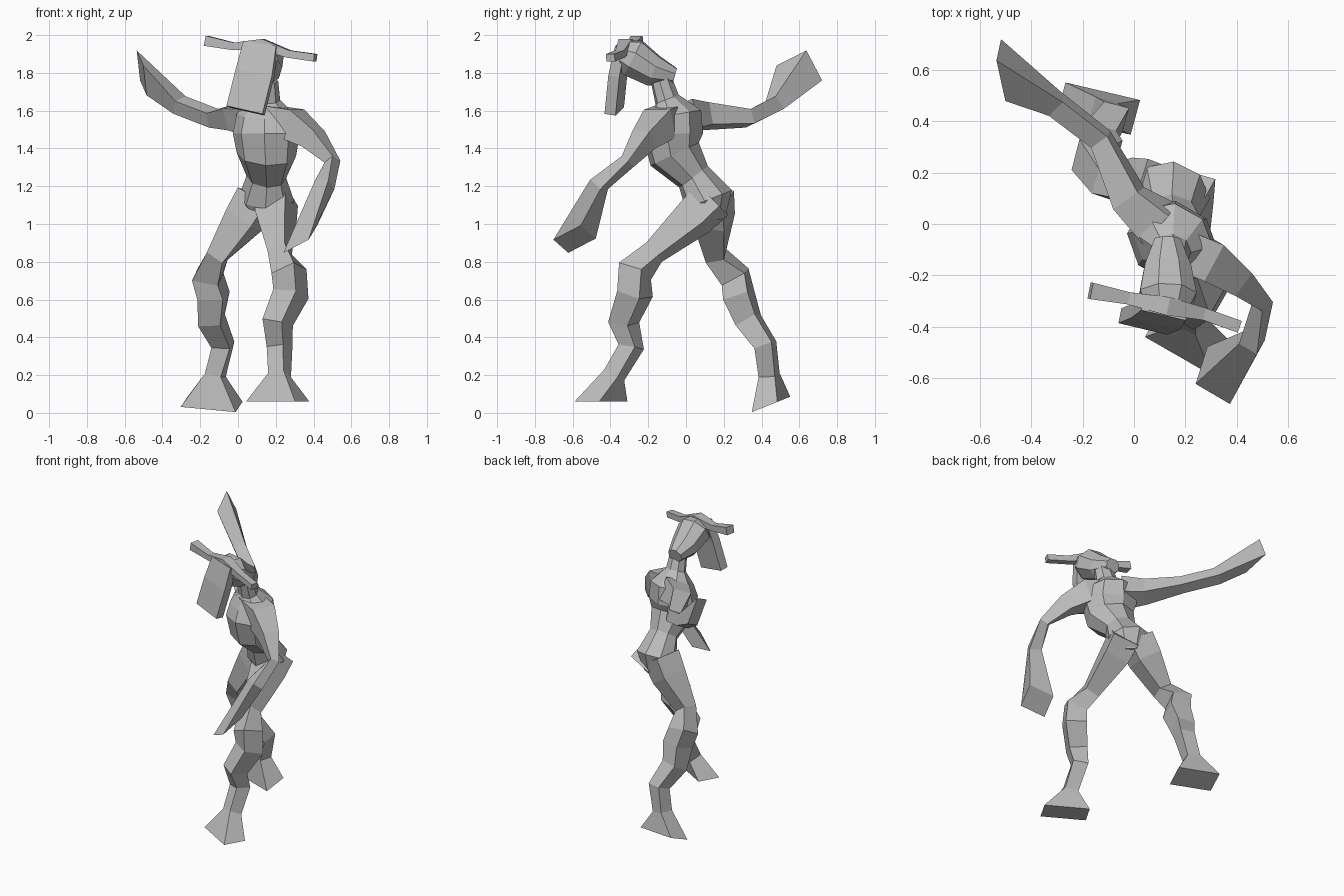
import bpy, bmesh, math
from mathutils import Vector

cube = bpy.data.objects.get("Cube")
if cube:
    bpy.data.objects.remove(cube, do_unlink=True)

GREY = (.5, .5, .5, 1)
skin = bpy.data.materials.new("plain grey")
skin.use_nodes = True
skin.diffuse_color = GREY
shader = next(n for n in skin.node_tree.nodes if n.type == 'BSDF_PRINCIPLED')
shader.inputs["Base Color"].default_value = GREY


def add_ring(bm, centre, tangent, side, sides, width, depth):
    """Polygon across the tangent, with its width along the side direction."""
    tangent = Vector(tangent).normalized()
    across = Vector(side)
    across = (across - tangent * across.dot(tangent)).normalized()
    through = tangent.cross(across)
    stretch = 1 / math.cos(math.pi / sides)
    angles = [math.tau * (k + .5) / sides for k in range(sides)]
    return [bm.verts.new(centre + stretch * (across * math.cos(a) * width
                                             + through * math.sin(a) * depth))
            for a in angles]


def loft(name, joints, radii, side, sides=4, flat=1, end_flat=None, end_normal=None):
    """Skin rings along the joints; a flared end can have its own tilt and flatness."""
    path = [Vector(joint) for joint in joints]
    last = len(path) - 1
    bm = bmesh.new()
    rings = []
    for i, (centre, radius) in enumerate(zip(path, radii)):
        tangent = path[min(i + 1, last)] - path[max(i - 1, 0)]
        flatness = flat
        if end_normal and i == last:
            tangent, flatness = end_normal, end_flat
        rings.append(add_ring(bm, centre, tangent, side, sides, radius, radius * flatness))
    for low, high in zip(rings, rings[1:]):
        for k in range(sides):
            j = (k + 1) % sides
            bm.faces.new((low[k], low[j], high[j], high[k]))
    bm.faces.new(rings[0])
    bm.faces.new(rings[-1])
    bmesh.ops.recalc_face_normals(bm, faces=bm.faces[:])
    mesh = bpy.data.meshes.new(name)
    bm.to_mesh(mesh)
    bm.free()
    mesh.materials.append(skin)
    bpy.context.collection.objects.link(bpy.data.objects.new(name, mesh))


def spine(name, x, stations, side, flat):
    """Eight-sided form in one upright plane; each station is y, z, radius."""
    joints = [(x, y, z) for y, z, radius in stations]
    radii = [station[-1] for station in stations]
    loft(name, joints, radii, side, sides=8, flat=flat)


def leg(name, joints, side, sole_normal):
    """Thigh, bent knee, shin and ankle, ending in a wide flat sole."""
    radii = (.09, .085, .05, .07, .07, .06, .05, .045, .15)
    loft(name, joints, radii, side, end_flat=.5, end_normal=sole_normal)


def arm(name, joints, radii, side, palm_normal):
    """Upper arm and forearm, ending in a square flared hand."""
    loft(name, joints, radii, side, end_flat=1, end_normal=palm_normal)


body_side = (.87, -.5, 0)
head_side = (.97, -.22, 0)

# Torso from crotch to neck, leaning forward
spine("torso", .15, [
    (.13, 1.02, .08), (.12, 1.13, .14), (.04, 1.25, .1), (-.06, 1.37, .15),
    (-.07, 1.48, .17), (-.06, 1.58, .15), (-.1, 1.66, .07), (-.13, 1.76, .06),
], body_side, flat=.85)

# Head widening towards the brow
spine("head", .13, [
    (-.06, 1.78, .05), (-.17, 1.81, .09), (-.28, 1.88, .11), (-.34, 1.9, .08),
], head_side, flat=.9)

# Long flat face hanging from the brow
loft("face", [(.12, -.33, 1.95), (.09, -.36, 1.8), (.04, -.38, 1.6)],
     (.09, .1, .1), (.97, -.22, -.15), flat=.3)

# Horns across the brow
loft("horns", [(-.17, -.26, 1.97), (-.02, -.29, 1.94), (.13, -.32, 1.95),
               (.27, -.35, 1.9), (.41, -.4, 1.88)],
     (.027, .02, .03, .02, .02), (0, 0, 1), flat=1.2)

# Left arm swung forward, right arm swung back and up
arm("left_arm", [(.14, -.08, 1.55), (.29, -.14, 1.53), (.4, -.22, 1.45),
                 (.5, -.31, 1.33), (.46, -.46, 1.21), (.33, -.59, .92)],
    (.08, .08, .055, .03, .04, .085), (.5, .85, 0), (.7, .3, -1))
arm("right_arm", [(.1, 0, 1.56), (-.02, .1, 1.57), (-.13, .33, 1.56),
                  (-.31, .47, 1.63), (-.51, .6, 1.8)],
    (.08, .06, .04, .04, .09), (0, -.5, 1), (-1, -.13, -.18))

# Left leg stepping forward, right leg trailing on a lifted heel
leg("left_leg", [(.2, .14, 1.13), (.2, .05, 1.04), (.22, -.17, .85),
                 (.27, -.27, .75), (.28, -.27, .63), (.21, -.33, .48),
                 (.22, -.29, .35), (.22, -.38, .2), (.21, -.45, .06)],
    body_side, (0, 0, -1))
leg("right_leg", [(.1, .14, 1.14), (.03, .15, 1.02), (-.11, .16, .83),
                  (-.16, .26, .72), (-.13, .28, .62), (-.14, .33, .49),
                  (-.08, .42, .36), (-.12, .44, .2), (-.14, .45, .045)],
    (.95, -.3, .1), (0, .4, -1))
